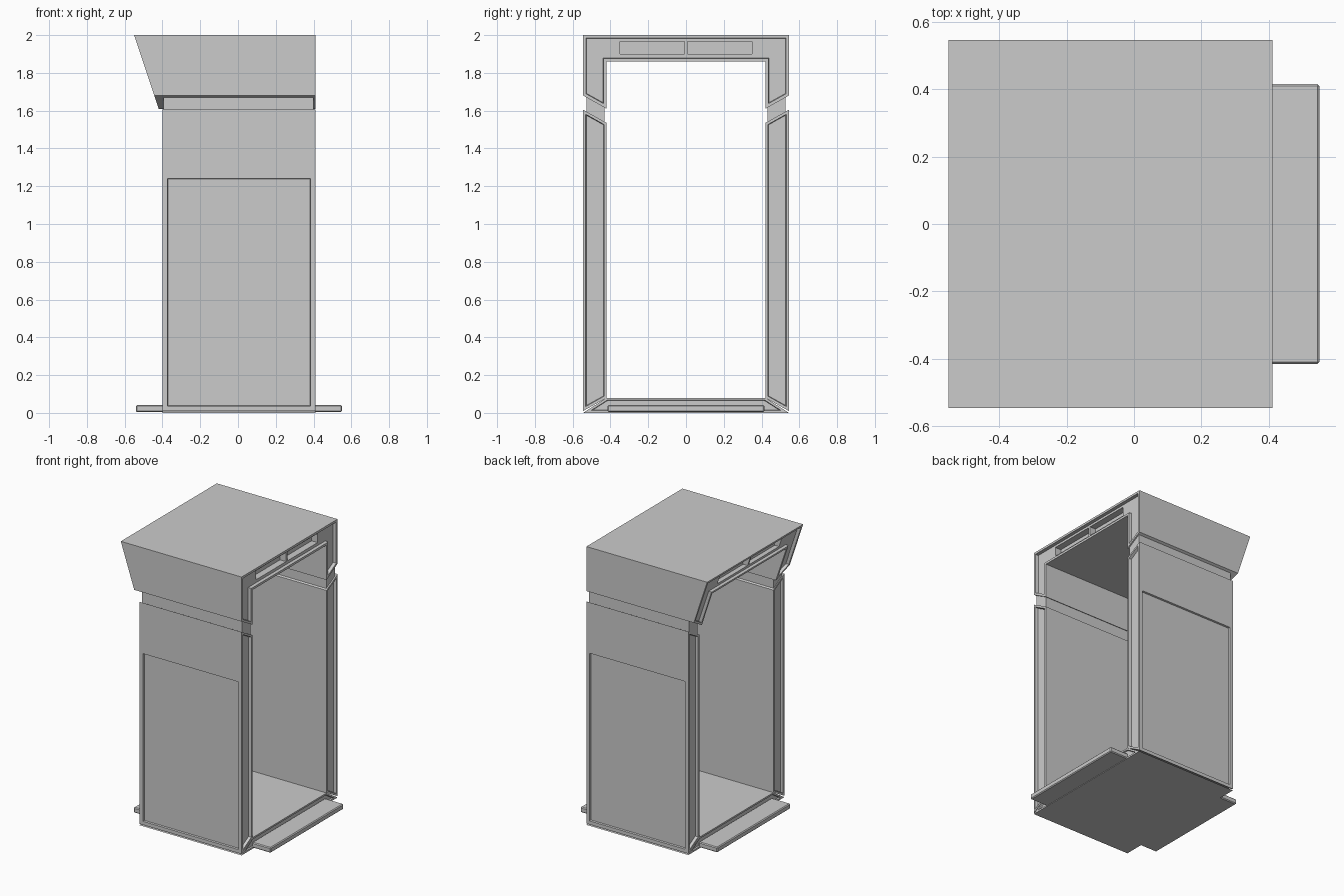
import bpy, bmesh
from mathutils import Vector

if "Cube" in bpy.data.objects:
    bpy.data.objects.remove(bpy.data.objects["Cube"])

X0, X1 = -0.40, 0.41        # depth range of the booth shell


def finish(bm, name):
    bmesh.ops.recalc_face_normals(bm, faces=bm.faces)
    me = bpy.data.meshes.new(name)
    bm.to_mesh(me)
    bm.free()
    ob = bpy.data.objects.new(name, me)
    bpy.context.collection.objects.link(ob)
    return ob


def extrude_profile(pts, x0, x1, rim=0, depth=0):
    """Extrude a (y, z) profile along x, optionally recessing both end caps."""
    bm = bmesh.new()
    a = [bm.verts.new((x0, y, z)) for y, z in pts]
    b = [bm.verts.new((x1, y, z)) for y, z in pts]
    n = len(pts)
    for i in range(n):
        j = (i + 1) % n
        bm.faces.new((a[i], a[j], b[j], b[i]))
    caps = [bm.faces.new(a), bm.faces.new(b)]
    bmesh.ops.recalc_face_normals(bm, faces=bm.faces)
    if rim:
        for cap in caps:
            bmesh.ops.inset_region(bm, faces=[cap], thickness=rim, depth=0,
                                   use_even_offset=True)
            bmesh.ops.inset_region(bm, faces=[cap], thickness=0.003,
                                   depth=-depth, use_even_offset=True)
    return bm


def box(name, x0, x1, y0, y1, z0, z1, bevel=0):
    bm = extrude_profile([(y0, z0), (y1, z0), (y1, z1), (y0, z1)], x0, x1)
    if bevel:
        bmesh.ops.bevel(bm, geom=bm.edges[:], offset=bevel, segments=1,
                        affect='EDGES')
    return finish(bm, name)


for side, s in (("front", -1), ("back", 1)):
    # side wall with recessed ends and a sunken outer panel
    bm = extrude_profile([(s * 0.42, 0.08), (s * 0.545, 0.01),
                          (s * 0.545, 1.605), (s * 0.42, 1.535)],
                         X0, X1, 0.014, 0.02)
    outer = max(bm.faces, key=lambda f: f.normal.y * s * f.calc_area())
    bmesh.ops.inset_region(bm, faces=[outer], thickness=0.036, depth=0)
    for v in outer.verts:
        if v.co.z > 1:
            v.co.z = 1.24
    bmesh.ops.inset_region(bm, faces=[outer], thickness=0.004, depth=-0.012)
    finish(bm, side + "_wall")

    # narrow joint strip between wall and hood
    finish(extrude_profile([(s * 0.432, 1.53), (s * 0.528, 1.585),
                            (s * 0.528, 1.68), (s * 0.432, 1.63)],
                           X0 + 0.005, X1 - 0.01), side + "_joint")

# floor with mitred ends
finish(extrude_profile([(-0.545, 0), (0.545, 0), (0.42, 0.08), (-0.42, 0.08)],
                       X0, X1, 0.012, 0.01), "floor")

# entry steps
box("left_step", -0.54, X0 + 0.01, -0.415, 0.415, 0.004, 0.042, 0.006)
box("right_step", X1 - 0.01, 0.55, -0.415, 0.415, 0.004, 0.042, 0.006)

# hood: arch profile, leaning outward on the left end
half = [(0.42, 1.86), (0.42, 1.61), (0.545, 1.68), (0.545, 2.0)]
arch = half + [(-y, z) for y, z in reversed(half)]
bm = extrude_profile(arch, -0.42, X1, 0.016, 0.022)
for v in bm.verts:
    if v.co.x < 0:
        v.co.x -= (v.co.z - 1.61) * 0.333
hood = finish(bm, "hood")

# pairs of sunken slots above both openings
for x0, x1 in ((0.34, 0.5), (-0.6, -0.46)):
    for y0, y1 in ((-0.35, -0.008), (0.008, 0.35)):
        cut = box("slot_cutter", x0, x1, y0, y1, 1.90, 1.965)
        cut.hide_render = True
        cut.hide_set(True)
        mod = hood.modifiers.new("slot", 'BOOLEAN')
        mod.operation, mod.solver, mod.object = 'DIFFERENCE', 'EXACT', cut
